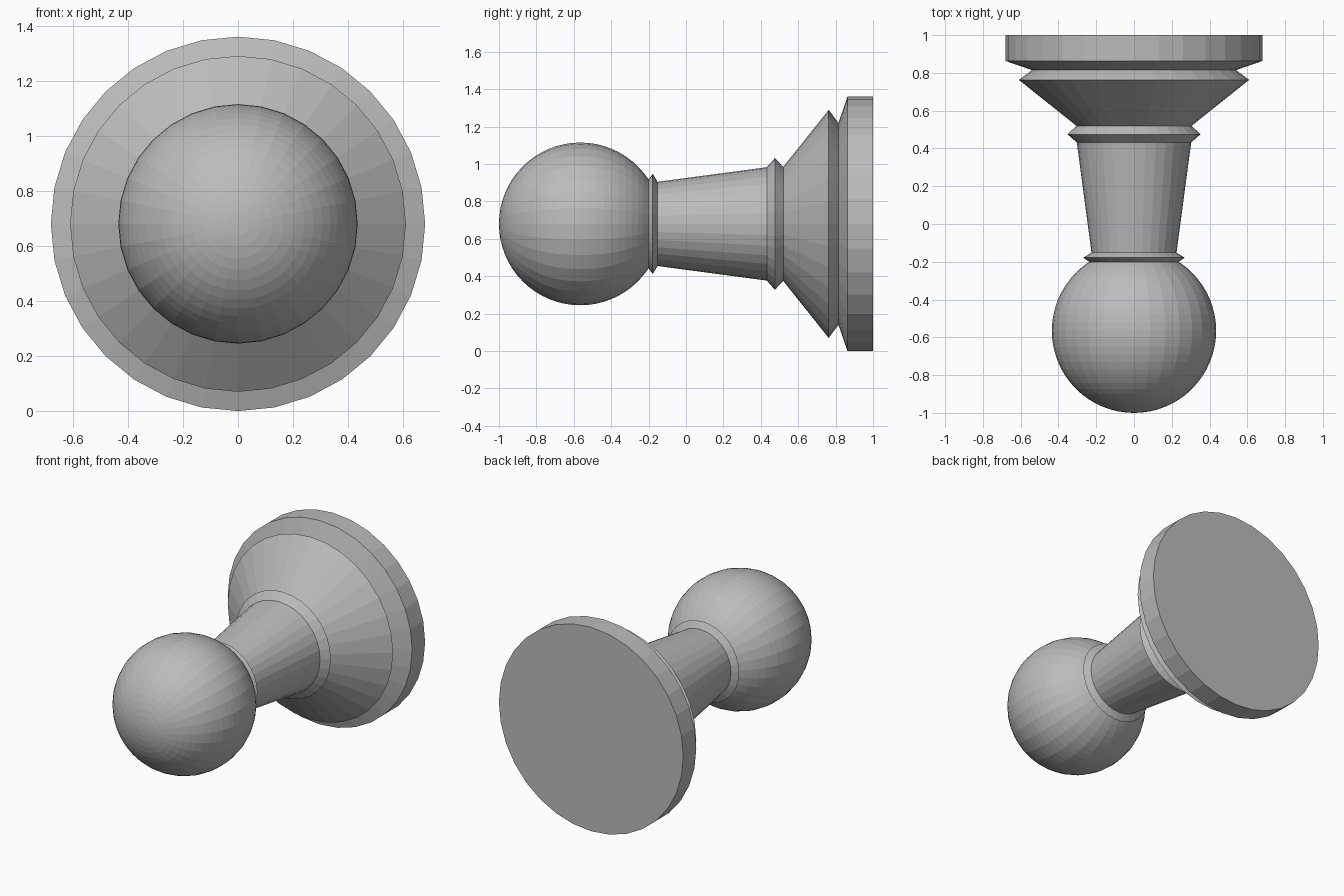
import bpy, bmesh, math
from mathutils import Matrix, Vector

AXIS_Z = 0.68
SIDES = 32

cube = bpy.data.objects.get("Cube")
if cube:
    bpy.data.objects.remove(cube, do_unlink=True)

grey = bpy.data.materials.new("plain_grey")
grey.use_nodes = True
colour = (0.5, 0.5, 0.5, 1)
grey.diffuse_color = colour
grey.node_tree.nodes["Principled BSDF"].inputs["Base Color"].default_value = colour


def add_object(name, bm):
    bmesh.ops.recalc_face_normals(bm, faces=bm.faces)
    mesh = bpy.data.meshes.new(name)
    bm.to_mesh(mesh)
    bm.free()
    mesh.materials.append(grey)
    obj = bpy.data.objects.new(name, mesh)
    bpy.context.collection.objects.link(obj)
    return obj


def lathe(name, profile):
    """Turn (y, radius) points about the horizontal axis."""
    bm = bmesh.new()
    verts = [bm.verts.new((0, y, AXIS_Z + r)) for y, r in profile]
    edges = [bm.edges.new(pair) for pair in zip(verts, verts[1:])]
    bmesh.ops.spin(bm, geom=verts + edges, cent=(0, 0, AXIS_Z), axis=(0, 1, 0),
                   angle=math.tau, steps=SIDES, use_merge=False)
    bmesh.ops.remove_doubles(bm, verts=bm.verts, dist=0.0005)
    bmesh.ops.holes_fill(bm, edges=[e for e in bm.edges if e.is_boundary], sides=0)
    return add_object(name, bm)


# Turned pedestal: foot disc, groove, flare, ring, tapered stem and neck ring
lathe("turned_pedestal", [
    (1.0, 0.68), (0.863, 0.68), (0.815, 0.54), (0.763, 0.61),
    (0.52, 0.305), (0.475, 0.352), (0.432, 0.303),
    (-0.152, 0.225), (-0.178, 0.268), (-0.2, 0.238),
])

# Ball at the front end, poles along the axis
ball = bmesh.new()
bmesh.ops.create_uvsphere(
    ball, u_segments=SIDES, v_segments=SIDES, radius=0.435,
    matrix=Matrix.Translation(Vector((0, -0.565, AXIS_Z))) @ Matrix.Rotation(math.pi / 2, 4, 'X'))
add_object("ball_head", ball)
